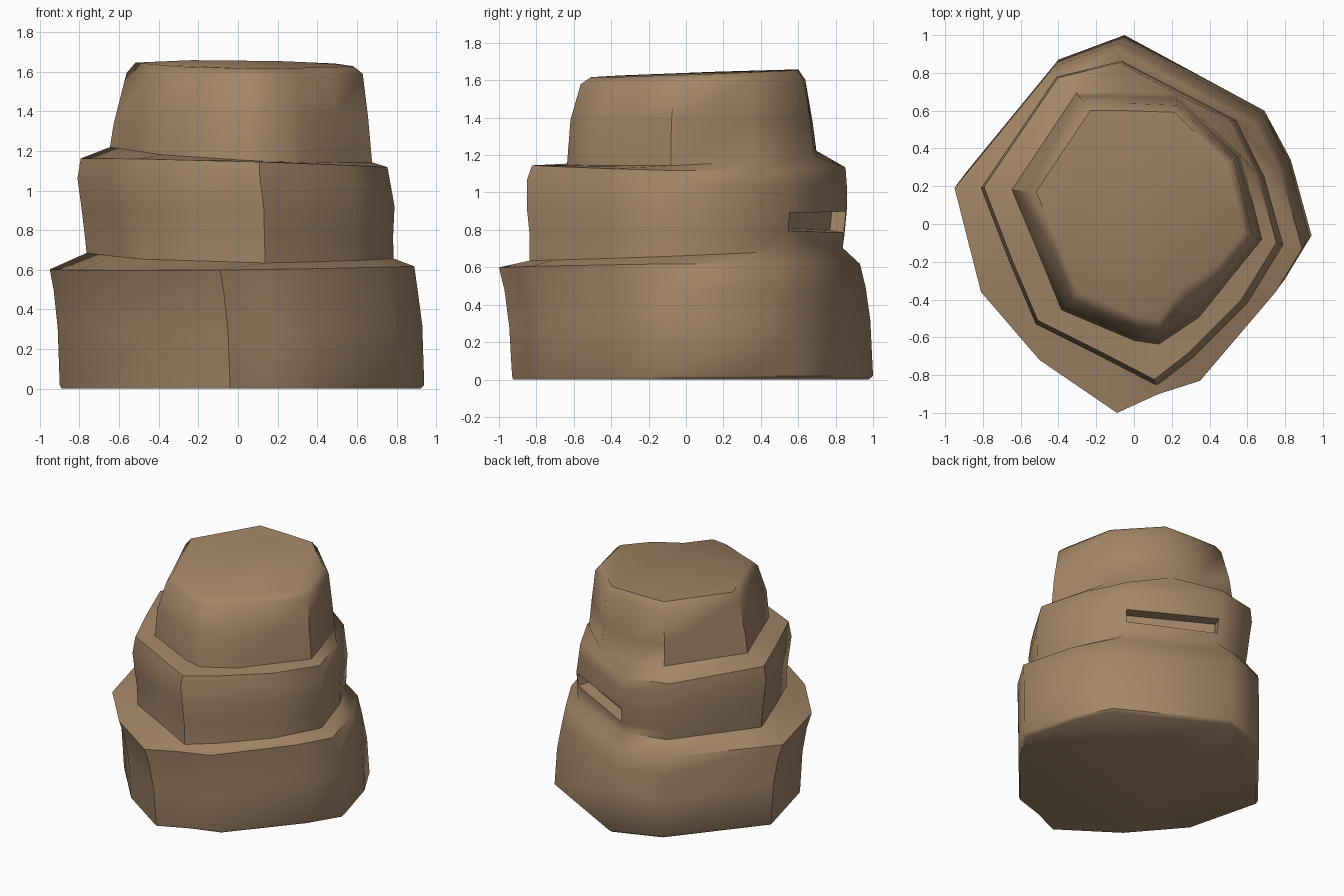
import bpy
import bmesh
import math
import random

cube = bpy.data.objects.get("Cube")
if cube:
    bpy.data.objects.remove(cube)

rng = random.Random(4)

# Brown stone
stone = bpy.data.materials.new("brown stone")
stone.use_nodes = True
colour = (0.37, 0.24, 0.137, 1)
stone.diffuse_color = colour
shader = stone.node_tree.nodes["Principled BSDF"]
shader.inputs["Base Color"].default_value = colour
shader.inputs["Roughness"].default_value = 0.9

# Plan outlines of the tiers, counter-clockwise from the back
lower = [(-.1, .93), (-.45, .8), (-.95, .19), (-.81, -.36), (-.5, -.72), (-.09, -1),
         (.13, -.9), (.35, -.83), (.75, -.36), (.89, -.13), (.78, .27), (.64, .53)]
middle = [(-.06, .86), (-.39, .78), (-.79, .19), (-.64, -.2), (-.5, -.53), (-.18, -.69),
          (.13, -.85), (.31, -.71), (.6, -.42), (.79, -.11), (.69, .25), (.54, .55)]
upper = [(-.05, .69), (-.3, .69), (-.64, .18), (-.51, -.13), (-.38, -.45), (0, -.61),
         (.13, -.63), (.34, -.49), (.5, -.29), (.67, -.08), (.56, .36), (.23, .68)]


def ring(bm, outline, z, scale=1, shift=(0, 0), tilt=(0, 0), rough=0):
    """Add one loop of vertices; tilt is the rise along x and y."""
    loop = []
    for x, y in outline:
        x, y = x * scale + shift[0], y * scale + shift[1]
        height = z + tilt[0] * x + tilt[1] * y + rng.uniform(-rough, rough)
        loop.append(bm.verts.new((x, y, height)))
    return loop


def bridge(bm, a, b):
    """Join two loops with a band of quads."""
    n = len(a)
    return [bm.faces.new((a[i], a[(i + 1) % n], b[(i + 1) % n], b[i])) for i in range(n)]


bm = bmesh.new()
rings = [
    # Lower tier, leaning towards the front right
    ring(bm, lower, 0, .985, (.045, .06)),
    ring(bm, lower, .02, 1, (.05, .07)),
    ring(bm, lower, .3, 1, (.04, .055), rough=.03),
    ring(bm, lower, .48, 1, (.02, .03), rough=.02),
    ring(bm, lower, .61, 1, tilt=(.01, .01)),
    # Middle tier
    ring(bm, middle, .67, .98, (.01, -.005), tilt=(-.01, .04)),
    ring(bm, middle, .78, .985, (.005, 0), rough=.01),
    ring(bm, middle, .91, 1, rough=.01),
    ring(bm, middle, 1.05, 1, (-.02, 0), rough=.02),
    ring(bm, middle, 1.14, .98, (-.02, .01), tilt=(-.03, -.01)),
    # Upper tier
    ring(bm, upper, 1.18, 1.01, tilt=(-.05, .04)),
    ring(bm, upper, 1.36, .98, rough=.03),
    ring(bm, upper, 1.59, .91, (.02, .01), tilt=(0, .02)),
    ring(bm, upper, 1.635, .84, (.02, .02), tilt=(-.01, .035)),
]
bands = [bridge(bm, a, b) for a, b in zip(rings, rings[1:])]
bm.faces.new(rings[0][::-1])
bm.faces.new(rings[-1])

# Chipped slot in the back left of the middle tier
slot = bands[6][-1]
bmesh.ops.recalc_face_normals(bm, faces=bm.faces)
bmesh.ops.inset_individual(bm, faces=[slot], thickness=.015, depth=0)
bmesh.ops.inset_individual(bm, faces=[slot], thickness=.01, depth=-.08)

# Chip on the front of the upper tier
for loop, amount in ((rings[-2], .04), (rings[-1], .05)):
    loop[7].co.x -= amount
    loop[7].co.y += amount

mesh = bpy.data.meshes.new("tiered_rock")
bm.to_mesh(mesh)
bm.free()
mesh.materials.append(stone)
rock = bpy.data.objects.new("tiered_rock", mesh)
bpy.context.collection.objects.link(rock)

# Soft facets with crisp ledges
bpy.context.view_layer.objects.active = rock
rock.select_set(True)
bpy.ops.object.shade_smooth_by_angle(angle=math.radians(50))
